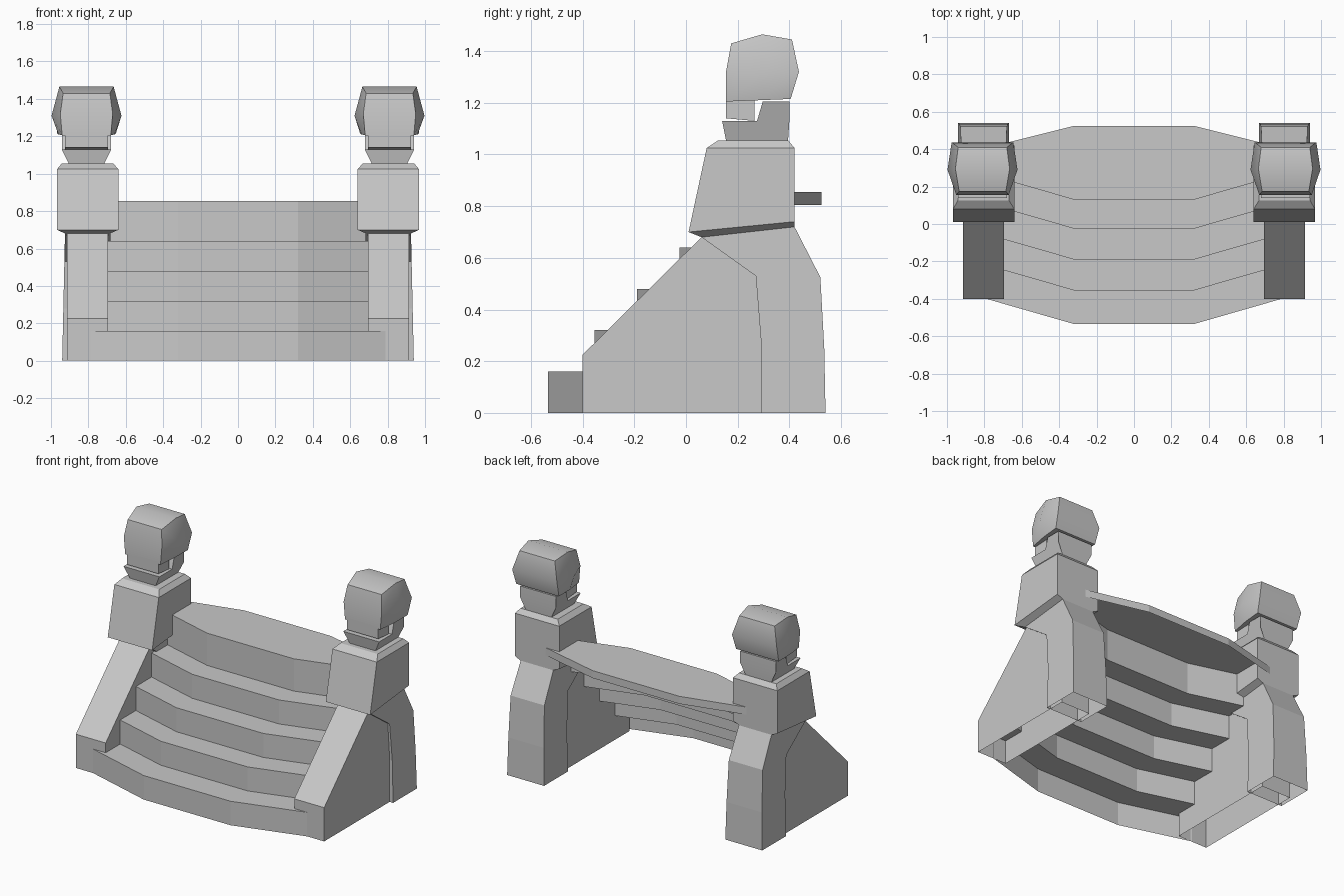
import bpy, bmesh, math

cube = bpy.data.objects.get("Cube")
if cube:
    bpy.data.objects.remove(cube, do_unlink=True)

stone = bpy.data.materials.new("grey_stone")
stone.use_nodes = True
GREY = (0.58, 0.58, 0.58, 1)
stone.diffuse_color = GREY
stone.node_tree.nodes["Principled BSDF"].inputs["Base Color"].default_value = GREY


def finish(bm, name, mirror=True, smooth=None, fix_normals=True):
    """Turn a bmesh into a named object, optionally mirrored in x and smoothed."""
    if fix_normals:
        bmesh.ops.recalc_face_normals(bm, faces=bm.faces)
    mesh = bpy.data.meshes.new(name)
    bm.to_mesh(mesh)
    bm.free()
    mesh.materials.append(stone)
    obj = bpy.data.objects.new(name, mesh)
    bpy.context.collection.objects.link(obj)
    if smooth:
        bpy.ops.object.select_all(action="DESELECT")
        obj.select_set(True)
        bpy.context.view_layer.objects.active = obj
        bpy.ops.object.shade_smooth_by_angle(angle=math.radians(smooth))
    if mirror:
        mod = obj.modifiers.new("mirror", "MIRROR")
        mod.use_mirror_merge = False
    return obj


def loft(rings, closed=True, caps=True):
    """Bridge successive rings of points with quads."""
    bm = bmesh.new()
    rows = [[bm.verts.new(p) for p in ring] for ring in rings]
    n = len(rows[0])
    for a, b in zip(rows, rows[1:]):
        for i in range(n if closed else n - 1):
            j = (i + 1) % n
            bm.faces.new((a[i], a[j], b[j], b[i]))
    if caps:
        bm.faces.new(rows[0])
        bm.faces.new(rows[-1])
    return bm


def slab(profile, centre, half_width):
    """Side profile (y, z) given a width that may depend on y and z."""
    return loft([[(centre + s * half_width(y, z), y, z) for y, z in profile]
                 for s in (-1, 1)])


def open_bottom(bm):
    low = [f for f in bm.faces if all(v.co.z < 0.001 for v in f.verts)]
    bmesh.ops.delete(bm, geom=low, context="FACES")
    return bm


# Bowed staircase: one folded sheet of risers, treads and landing lip
END, MID = 0.80, 0.32


def bowed_row(y, z, bow):
    return [(-END, y + bow, z), (-MID, y, z), (MID, y, z), (END, y + bow, z)]


rows, floor = [], 0
for y, top in zip((-0.535, -0.355, -0.19, -0.025, 0.13),
                  (0.16, 0.32, 0.48, 0.64, 0.855)):
    rows += [bowed_row(y, floor, 0.138), bowed_row(y, top, 0.138)]
    floor = top
rows += [bowed_row(0.525, 0.855, -0.12), bowed_row(0.525, 0.805, -0.12)]
finish(loft(rows, closed=False, caps=False), "bowed_steps",
       mirror=False, fix_normals=False)

# Sloping side walls
wall = [(-0.4, 0), (-0.4, 0.225), (0.06, 0.68), (0.4, 0.68), (0.4, 0)]
finish(open_bottom(slab(wall, 0.805, lambda y, z: 0.11)), "side_walls")

# Flared rear piers
pier = [(0.29, 0), (0.29, 0.28), (0.27, 0.53), (0.06, 0.68), (0.42, 0.72),
        (0.52, 0.525), (0.535, 0.25), (0.54, 0)]
finish(open_bottom(slab(pier, 0.804, lambda y, z: 0.136 - 0.022 * z)),
       "rear_piers")

# Chamfered pedestals, each ring: front y, z, back y, z, inner x, outer x
pedestal = [(0.06, 0.68, 0.42, 0.72, 0.685, 0.925),
            (0.01, 0.70, 0.42, 0.74, 0.64, 0.967),
            (0.08, 1.025, 0.42, 1.025, 0.64, 0.967),
            (0.125, 1.055, 0.395, 1.055, 0.668, 0.942)]
finish(loft([[(a, y0, z0), (b, y0, z0), (b, y1, z1), (a, y1, z1)]
             for y0, z0, y1, z1, a, b in pedestal]), "pedestals")

# Lower jaw of the ornament
CX = 0.81
jaw = [(0.155, 1.055), (0.14, 1.13), (0.275, 1.13), (0.297, 1.205),
       (0.4, 1.205), (0.4, 1.13), (0.395, 1.055)]
finish(slab(jaw, CX, lambda y, z: min(0.132, 0.095 + 0.5 * (z - 1.055))),
       "ornament_jaws", smooth=40)

# Snout block between jaw and head
snout = [(0.155, 1.14), (0.155, 1.22), (0.265, 1.22), (0.265, 1.13)]
finish(slab(snout, CX, lambda y, z: 0.115), "ornament_snouts")

# Rounded heads, each ring: (half width, y, z) at front, middle and back
head = [((0.13, 0.155, 1.205), (0.15, 0.28, 1.21), (0.157, 0.405, 1.215)),
        ((0.14, 0.155, 1.32), (0.187, 0.29, 1.31), (0.165, 0.437, 1.32)),
        ((0.125, 0.175, 1.43), (0.145, 0.295, 1.465), (0.13, 0.41, 1.445))]
bm = loft([[(CX + w, y, z) for w, y, z in ring]
           + [(CX - w, y, z) for w, y, z in reversed(ring)] for ring in head],
          caps=False)
# Close top and underside with a front and a back quad each
bm.verts.ensure_lookup_table()
for base in (0, 12):
    v = bm.verts[base:base + 6]
    bm.faces.new((v[0], v[1], v[4], v[5]))
    bm.faces.new((v[1], v[2], v[3], v[4]))
finish(bm, "ornament_heads", smooth=55)
